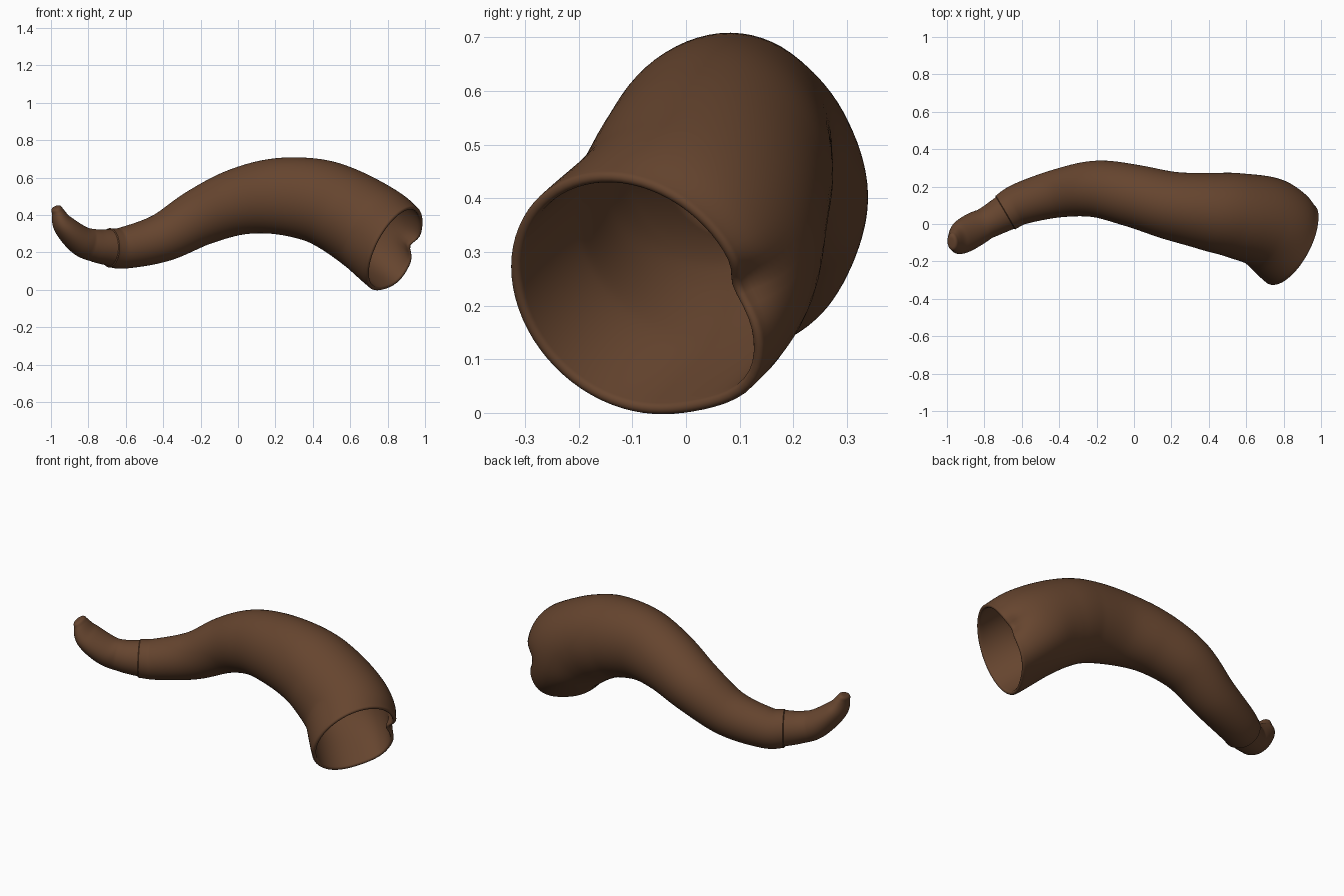
import bpy, bmesh, math
from mathutils import Vector

if "Cube" in bpy.data.objects:
    bpy.data.objects.remove(bpy.data.objects["Cube"])

brown = bpy.data.materials.new("horn brown")
brown.diffuse_color = (0.132, 0.059, 0.028, 1)
brown.use_nodes = True
brown.node_tree.nodes["Principled BSDF"].inputs["Base Color"].default_value = brown.diffuse_color
SEG = 72

# Centre line stations: x, y, z, radius
TIP = [(-0.967, -0.095, 0.425, 0.031), (-0.93, -0.075, 0.345, 0.059),
       (-0.84, -0.022, 0.263, 0.079), (-0.76, 0.02, 0.236, 0.088),
       (-0.68, 0.065, 0.226, 0.099)]
BODY = [(-0.69, 0.06, 0.225, 0.103), (-0.6, 0.11, 0.226, 0.112),
        (-0.4, 0.165, 0.281, 0.13), (-0.2, 0.187, 0.39, 0.154),
        (0.0, 0.15, 0.47, 0.178), (0.2, 0.098, 0.5, 0.203),
        (0.4, 0.066, 0.481, 0.222), (0.55, 0.045, 0.426, 0.233),
        (0.72, 0.0, 0.322, 0.245), (0.832, -0.098, 0.225, 0.25)]
MOUTH_DIR = Vector((0.8, -0.42, -0.43)).normalized()


def smooth_path(stations, steps):
    """Catmull-Rom through the stations (x, y, z, radius)."""
    p = [Vector(s) for s in stations]
    p = [2 * p[0] - p[1]] + p + [2 * p[-1] - p[-2]]
    out = []
    for i in range(1, len(p) - 2):
        a, b, c, d = p[i - 1:i + 3]
        for k in range(steps):
            t = k / steps
            out.append(0.5 * (2 * b + (c - a) * t + (2 * a - 5 * b + 4 * c - d) * t * t
                              + (3 * b - a - 3 * c + d) * t ** 3))
    return out + [p[-2]]


def frames(path, end_dir=None):
    """List of (centre, tangent, side, up, radius)."""
    out = []
    for i, p in enumerate(path):
        t = (path[min(i + 1, len(path) - 1)] - path[max(i - 1, 0)]).to_3d().normalized()
        if end_dir:
            t = t.lerp(end_dir, max(0, 1 - (len(path) - 1 - i) / 12)).normalized()
        side = Vector((0, 1, 0))
        side = (side - t * side.dot(t)).normalized()
        out.append((p.to_3d(), t, side, t.cross(side), p[3]))
    return out


def wrap(a):
    return (a + math.pi) % (2 * math.pi) - math.pi


def oval(a, r, f):
    """Radius of an ellipse that is f times as wide as it is tall."""
    return r / math.hypot(math.cos(a) / f, math.sin(a))


def body_shape(a, r, c):
    """Slightly narrow bend, lower lobe and pinched dent near the mouth."""
    w = min(1, max(0, (c.x - 0.6) / 0.22))
    w = w * w * (3 - 2 * w)
    d = min(1, max(0, (c.x - 0.72) / 0.112)) ** 1.3
    dent = math.exp(-(wrap(a - 0.24) / 0.19) ** 2) * d
    lobe = math.exp(-(wrap(a + 0.45) / 0.45) ** 2) * w
    f = 1 - 0.1 * math.exp(-((c.x - 0.2) / 0.28) ** 2)
    return oval(a, r, f) + 0.035 * lobe - 0.032 * dent, -0.025 * dent


def tip_shape(a, r, c):
    """Tip flattens into a wide blade."""
    w = min(1, max(0, (-0.8 - c.x) / 0.16))
    return oval(a, r, 1 + 0.6 * w), 0


def ring(bm, frame, shape):
    c, t, u, v, r = frame
    vs = []
    for k in range(SEG):
        a = 2 * math.pi * k / SEG
        rr, push = shape(a, r, c)
        vs.append(bm.verts.new(c + (u * math.cos(a) + v * math.sin(a)) * rr + t * push))
    return vs


def make(name, frs, shape):
    bm = bmesh.new()
    rings = [ring(bm, f, shape) for f in frs]
    for a, b in zip(rings, rings[1:]):
        for k in range(SEG):
            n = (k + 1) % SEG
            bm.faces.new((a[k], a[n], b[n], b[k]))
    bm.faces.new(rings[0][::-1])
    bm.faces.new(rings[-1])
    bmesh.ops.recalc_face_normals(bm, faces=bm.faces)
    me = bpy.data.meshes.new(name)
    bm.to_mesh(me)
    bm.free()
    me.materials.append(brown)
    ob = bpy.data.objects.new(name, me)
    bpy.context.collection.objects.link(ob)
    bpy.context.view_layer.objects.active = ob
    ob.select_set(True)
    bpy.ops.object.shade_smooth_by_angle(angle=math.radians(50))
    ob.select_set(False)


# Horn body: outer wall, rolled lip, then the inner wall running back
outer = frames(smooth_path(BODY, 10), MOUTH_DIR)
c, t, u, v, r = outer[0]
start = [(c + t * 0.004, t, u, v, r * 0.9), (c, t, u, v, r - 0.003)]
outer[0] = (c + t * 0.004, t, u, v, r + 0.002)
c, t, u, v, r = outer[-1]
H = 0.011
lip = [(c + t * H * math.sin(q), t, u, v, r - H + H * math.cos(q))
       for q in (math.pi * k / 8 for k in range(1, 8))]
inner = [(c, t, u, v, r - 2 * H) for c, t, u, v, r in outer[:48:-1]]
c, t, u, v, r = inner[-1]
bottom = [(c - t * 0.12 * math.sin(q), t, u, v, r * math.cos(q))
          for q in (math.pi / 2 * k / 8 for k in range(1, 8))]
make("horn_body", start + outer + lip + inner + bottom, body_shape)

# Horn tip: separate piece with a small rounded end
tip = frames(smooth_path(TIP, 10))
c, t, u, v, r = tip[0]
nose = [(c - t * 0.02 * math.sin(q), t, u, v, r - 0.016 + 0.016 * math.cos(q))
        for q in (math.pi / 2 * k / 5 for k in range(5, 0, -1))]
make("horn_tip", nose + tip, tip_shape)
